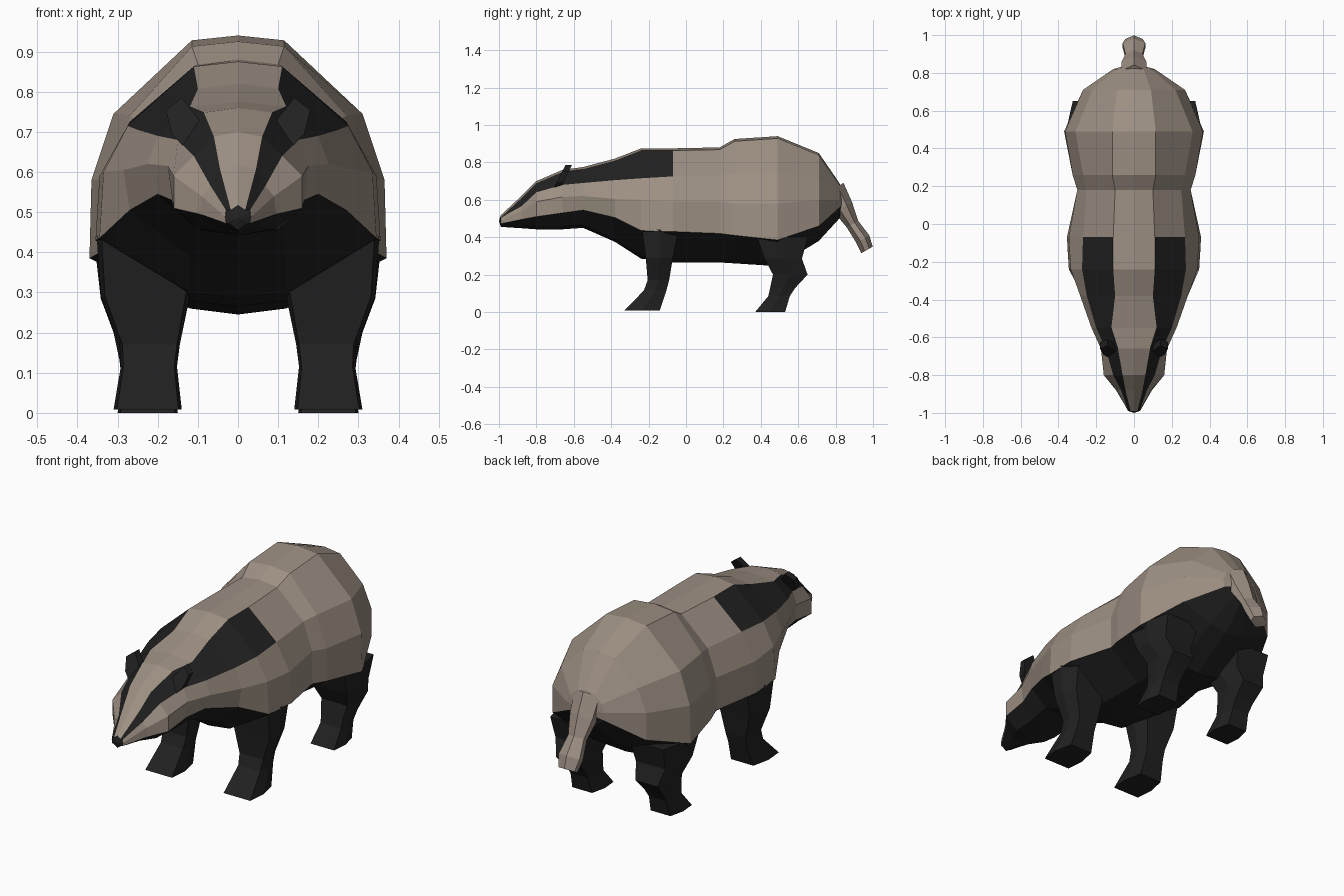
import bpy
import bmesh
from mathutils import Vector


def material(name, rgb):
    m = bpy.data.materials.new(name)
    m.diffuse_color = (*rgb, 1)
    return m


FUR = material("taupe fur", (0.34, 0.28, 0.23))
DARK = material("black fur", (0.015, 0.015, 0.015))


def loft(name, rings, tips=(None, None), rule=lambda strip, ring: 0):
    """Skin closed rings of points; rule(strip, ring) gives the material index."""
    bm = bmesh.new()
    loops = [[bm.verts.new(p) for p in r] for r in rings]
    n = len(rings[0])
    for k in range(len(loops) - 1):
        a, b = loops[k], loops[k + 1]
        for i in range(n):
            j = (i + 1) % n
            bm.faces.new((a[i], a[j], b[j], b[i])).material_index = rule(i, k)
    for loop, tip, k in ((loops[0], tips[0], -1), (loops[-1], tips[1], len(loops))):
        if tip is None:
            bm.faces.new(loop).material_index = rule(0, k)
        else:
            v = bm.verts.new(tip)
            for i in range(n):
                bm.faces.new((loop[i], loop[(i + 1) % n], v)).material_index = rule(i, k)
    bmesh.ops.recalc_face_normals(bm, faces=bm.faces)
    me = bpy.data.meshes.new(name)
    bm.to_mesh(me)
    bm.free()
    me.materials.append(FUR)
    me.materials.append(DARK)
    ob = bpy.data.objects.new(name, me)
    bpy.context.collection.objects.link(ob)
    return ob


# Body and head: y, top z, ridge x, stripe edge x z, flank x z, belly line x z, belly x, bottom z
STATIONS = [
    (-0.99, .518, .018, .030, .505, .032, .488, .030, .472, .02, .455),
    (-0.88, .620, .045, .068, .565, .090, .540, .095, .495, .05, .448),
    (-0.80, .700, .060, .110, .640, .160, .590, .160, .510, .09, .442),
    (-0.66, .760, .085, .150, .680, .175, .615, .165, .530, .10, .442),
    (-0.55, .775, .120, .200, .690, .225, .620, .200, .545, .11, .450),
    (-0.38, .820, .100, .250, .705, .285, .605, .270, .505, .12, .375),
    (-0.24, .875, .110, .275, .715, .335, .600, .345, .435, .12, .285),
    (-0.07, .875, .110, .270, .725, .345, .590, .355, .430, .13, .265),
    (0.18, .880, .100, .250, .730, .300, .590, .300, .420, .13, .265),
    (0.26, .925, .115, .270, .740, .325, .580, .325, .410, .13, .260),
    (0.49, .940, .115, .310, .745, .365, .580, .370, .385, .12, .245),
    (0.71, .850, .090, .220, .715, .270, .600, .270, .460, .10, .380),
    (0.82, .690, .050, .090, .640, .110, .600, .100, .560, .05, .500),
]


def body_ring(s):
    y, top, x1, x2, z2, x3, z3, x4, z4, x5, low = s
    half = [(x1, top - 0.012), (x2, z2), (x3, z3), (x4, z4), (x5, low + 0.015)]
    right = [(x, y, z) for x, z in half]
    left = [(-x, y, z) for x, z in reversed(half)]
    return [(0, y, top)] + right + [(0, y, low)] + left


def body_colour(strip, ring):
    side = min(strip, 11 - strip)      # 0 = back ridge, 5 = belly
    nose = ring == -1
    stripe = side == 1 and ring < 7    # stripe from the nose to behind the shoulder
    return int(nose or stripe or side >= 4)


loft("body", [body_ring(s) for s in STATIONS],
     ((0, -1.0, .485), (0, .85, .59)), body_colour)


# Tail: y, z, half width, half depth, hanging down and back
def tail_ring(y, z, w, d):
    side = Vector((w, 0, 0))
    out = Vector((0, .87, .5)) * d
    c = Vector((0, y, z))
    return [c + side * a + out * b for a, b in
            ((0, 1), (1, .4), (1, -.4), (0, -1), (-1, -.4), (-1, .4))]


loft("tail", [tail_ring(*t) for t in (
    (.79, .66, .07, .06), (.84, .56, .065, .055), (.89, .47, .045, .035),
    (.945, .39, .06, .04), (.968, .332, .045, .035))])


# Legs: rows of z, front y, back y, inner x, outer x
def leg(name, rows, s):
    rings = []
    for z, f, b, i, o in rows:
        m, c = (f + b) / 2, (o - i) * 0.12
        rings.append([(s * x, y, z) for x, y in (
            (i + c * .4, f), (o - c * .4, f), (o, m),
            (o - c, b), (i + c, b), (i, m))])
    loft(name, rings, rule=lambda strip, ring: 1)


FRONT = [(.008, -.33, -.14, .14, .31), (.115, -.225, -.105, .152, .292),
         (.17, -.205, -.09, .145, .295), (.29, -.215, -.07, .12, .342),
         (.44, -.235, -.04, .10, .352)]
HIND = [(0, .37, .53, .15, .30), (.085, .44, .555, .16, .29),
        (.13, .45, .585, .155, .295), (.20, .465, .65, .145, .31),
        (.285, .42, .62, .12, .342), (.40, .38, .65, .10, .355)]

# Ears: leaning plates, front outline x z
EAR = [(.085, .715), (.14, .785), (.18, .755), (.165, .695), (.118, .645)]

for side, s in (("right", 1), ("left", -1)):
    leg("front_leg_" + side, FRONT, s)
    leg("hind_leg_" + side, HIND, s)
    rings = [[(s * x, -.715 + (z - .645) * .5 + dy, z) for x, z in EAR]
             for dy in (0, .035)]
    loft("ear_" + side, rings, rule=lambda strip, ring: 1)
